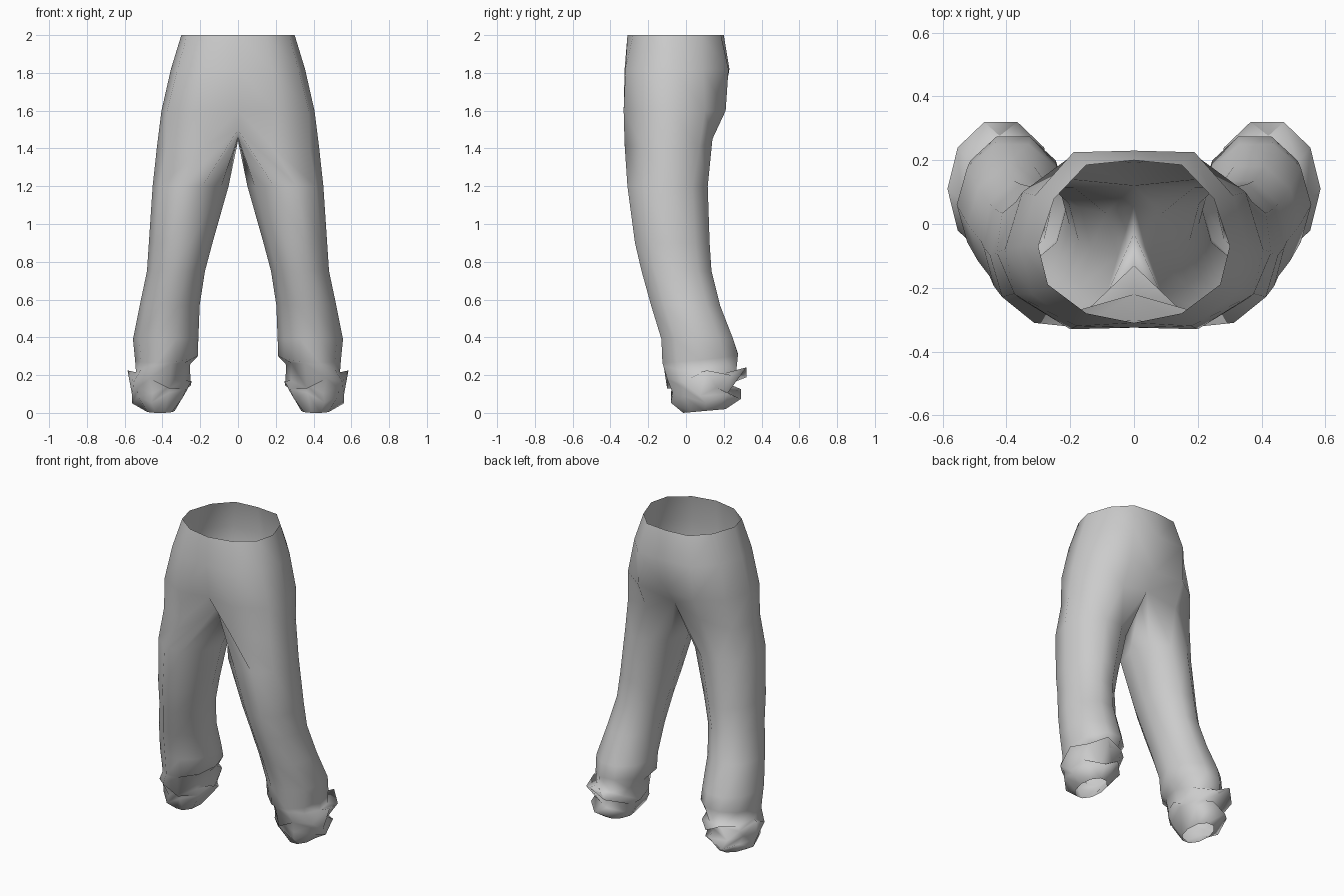
import bpy, bmesh, math

if "Cube" in bpy.data.objects:
    bpy.data.objects.remove(bpy.data.objects["Cube"])

cloth = bpy.data.materials.new("grey cloth")
cloth.diffuse_color = (0.6, 0.6, 0.6, 1)
cloth.use_nodes = True
cloth.node_tree.nodes["Principled BSDF"].inputs["Base Color"].default_value = cloth.diffuse_color

bm = bmesh.new()


def ring(points):
    return [bm.verts.new(p) for p in points]


def bridge(a, b, closed):
    """Join two rings, upper a to lower b."""
    n = len(b) if closed else 7
    for i in range(n if closed else n - 1):
        j = (i + 1) % n
        bm.faces.new((a[i], b[i], b[j], a[j]))


# Half hips: front centre, round the side, to back centre
waist = [(0, -.31), (.15, -.28), (.27, -.19), (.30, -.07), (.25, .08), (.15, .185), (0, .20)]
hip = [(0, -.325), (.18, -.32), (.32, -.22), (.355, -.07), (.31, .09), (.19, .225), (0, .23)]
seat = [(0, -.30), (.20, -.33), (.375, -.22), (.405, -.08), (.35, .10), (.20, .21), (0, .19)]
rows = [ring([(x, y, z) for x, y in p]) for p, z in ((waist, 2), (hip, 1.82), (seat, 1.6))]

# Crotch row: seven outer points, then three along the centre seam
rows.append(ring([(0, -.22, 1.5), (.17, -.325, 1.42), (.38, -.22, 1.4), (.43, -.09, 1.4),
                  (.37, .07, 1.4), (.20, .14, 1.45), (0, .12, 1.5),
                  (0, .06, 1.46), (0, -.03, 1.44), (0, -.13, 1.46)]))

# Leg rows: height, inner x, outer x, front y, back y, rise to the inside, rise to the back
leg = [(1.2, .05, .452, -.31, .115, 0, 0),
       (.9, .135, .472, -.27, .125, 0, 0),
       (.75, .175, .482, -.235, .135, 0, 0),
       (.57, .203, .52, -.185, .18, 0, 0),
       (.39, .21, .556, -.13, .25, 0, 0),
       (.29, .213, .545, -.125, .275, .01, .02),
       # bunched cuff folds
       (.235, .255, .54, -.12, .265, .02, -.02),
       (.185, .25, .585, -.10, .32, -.02, .03),
       (.13, .245, .56, -.07, .22, .02, 0),
       (.09, .265, .56, -.08, .29, .02, .01),
       (.01, .335, .49, -.015, .21, 0, .01)]
for n, (z, x0, x1, y0, y1, tin, tback) in enumerate(leg):
    pts = []
    for k in range(10):
        a = math.radians((k - 3) * 36)
        c, s = math.cos(a), math.sin(a) / .951
        # alternate points crumple in the cuff
        w = .02 * (-1) ** (k + n // 2) if 6 < n < 10 else 0
        pts.append(((x0 + x1) / 2 + c * (x1 - x0) / 2,
                    (y0 + y1) / 2 + s * (y1 - y0) / 2,
                    z - tin * c + tback * s + w))
    rows.append(ring(pts))

for i in range(len(rows) - 1):
    bridge(rows[i], rows[i + 1], i >= 3)
for f in bm.faces:
    f.smooth = True
bmesh.ops.recalc_face_normals(bm, faces=bm.faces)
if rows[0][3].link_faces[0].normal.x < 0:
    bmesh.ops.reverse_faces(bm, faces=bm.faces)

mesh = bpy.data.meshes.new("trousers")
bm.to_mesh(mesh)
bm.free()
mesh.materials.append(cloth)
trousers = bpy.data.objects.new("trousers", mesh)
bpy.context.collection.objects.link(trousers)

# Mirror the half into a full pair
mirror = trousers.modifiers.new("mirror", 'MIRROR')
mirror.use_clip = True
mirror.merge_threshold = .001
